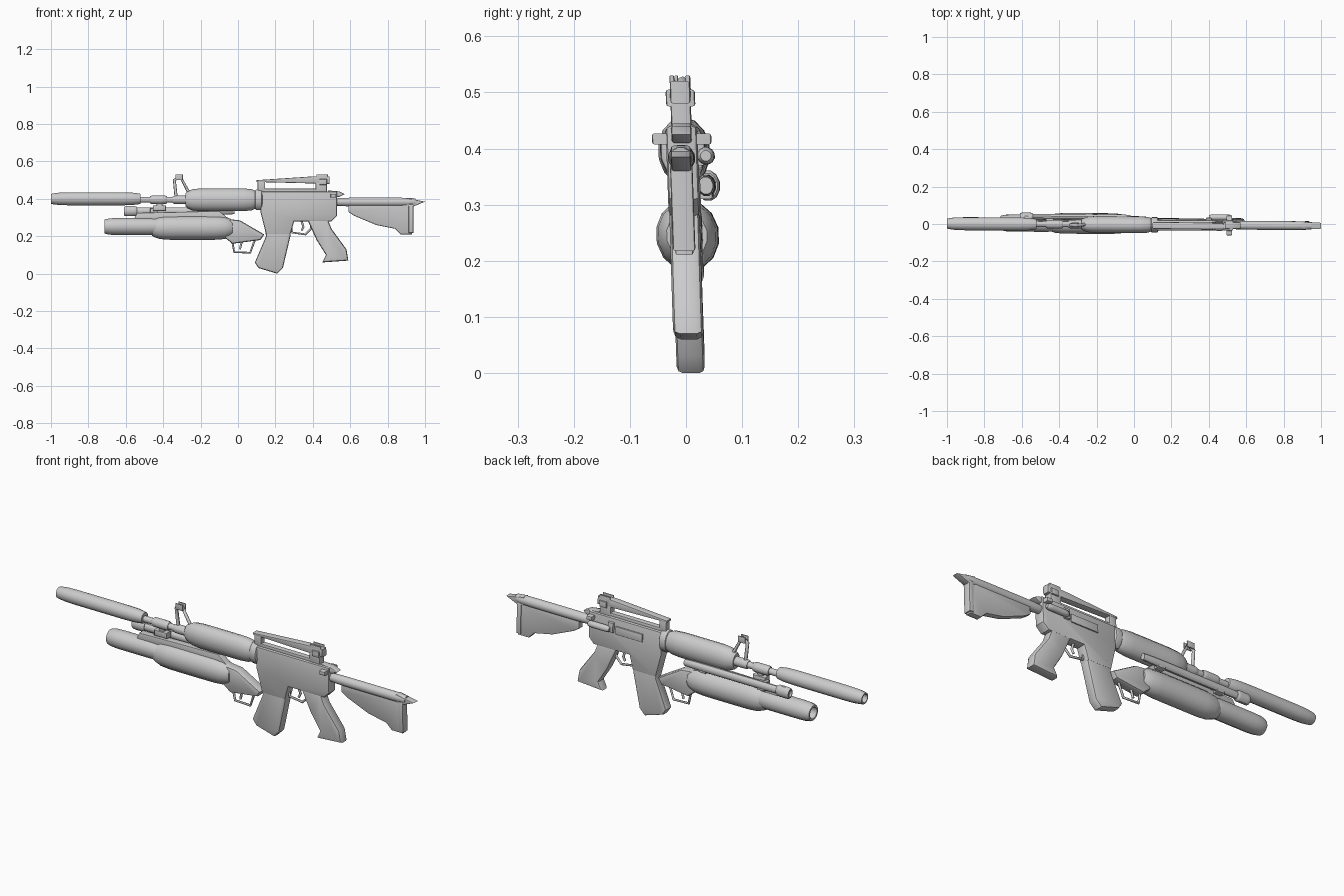
import bpy, bmesh, math
from mathutils import Vector

if "Cube" in bpy.data.objects:
    bpy.data.objects.remove(bpy.data.objects["Cube"])

colour = (.6, .6, .6, 1)
grey = bpy.data.materials.new("plain grey")
grey.use_nodes = True
grey.diffuse_color = colour
grey.node_tree.nodes["Principled BSDF"].inputs["Base Color"].default_value = colour

# Heights of the two main axes
bore = .395
launcher = .245


def lean(point):
    """The whole body is rolled and turned by a hair."""
    x, y, z = point
    return Vector((x, y + .01 - .035 * z - .006 * x, z))


def finish(name, bm):
    for vert in bm.verts:
        vert.co = lean(vert.co)
    bmesh.ops.recalc_face_normals(bm, faces=bm.faces)
    mesh = bpy.data.meshes.new(name)
    bm.to_mesh(mesh)
    bm.free()
    mesh.materials.append(grey)
    part = bpy.data.objects.new(name, mesh)
    bpy.context.collection.objects.link(part)
    bpy.ops.object.select_all(action='DESELECT')
    part.select_set(True)
    bpy.context.view_layer.objects.active = part
    bpy.ops.object.shade_smooth_by_angle(angle=math.radians(35))


def tube(name, start, end, radius, height=bore, y=0, wide=1, shrink=.2, hollow=False, sides=12):
    """Tube along x whose radius shrinks towards both ends, optionally open at the start."""
    steps = 10
    profile = []
    for step in range(steps + 1):
        along = -math.cos(math.pi * step / steps)
        x = start + (end - start) * (along + 1) / 2
        profile.append((x, radius * (1 - shrink * along ** 8)))
    if hollow:
        profile.insert(0, (start, profile[0][1] * .75))
        profile.insert(0, (start + radius, radius * .6))
    bm = bmesh.new()
    rings = []
    for x, size in profile:
        turns = [math.tau * (side + .5) / sides for side in range(sides)]
        rings.append([bm.verts.new((x, y + wide * size * math.cos(turn), height + size * math.sin(turn)))
                      for turn in turns])
    for ring, following in zip(rings, rings[1:]):
        for side in range(sides):
            other = (side + 1) % sides
            bm.faces.new((ring[side], ring[other], following[other], following[side]))
    bm.faces.new(rings[0])
    bm.faces.new(rings[-1])
    finish(name, bm)


def plate(name, outline, half=.02, y=0, bevel=.005):
    """Side outline in (x, z), given thickness along y, with bevelled rims."""
    bm = bmesh.new()
    face = bm.faces.new([bm.verts.new((x, y - half, z)) for x, z in outline])
    extruded = bmesh.ops.extrude_face_region(bm, geom=[face])["geom"]
    for item in extruded:
        if isinstance(item, bmesh.types.BMVert):
            item.co.y = y + half
    rims = [edge for edge in bm.edges if edge.verts[0].co.y == edge.verts[1].co.y]
    bmesh.ops.bevel(bm, geom=rims, offset=min(bevel, half / 2), segments=2, profile=.5,
                    affect='EDGES', clamp_overlap=True)
    finish(name, bm)


def block(name, x, z, length, height, half=.02, y=0):
    """Bevelled box around a centre given in (x, z)."""
    left, right = x - length / 2, x + length / 2
    low, high = z - height / 2, z + height / 2
    plate(name, [(left, low), (right, low), (right, high), (left, high)], half, y)


def rod(name, path, radius=.006):
    """Round bar along a path in the middle plane."""
    curve = bpy.data.curves.new(name, 'CURVE')
    curve.dimensions = '3D'
    curve.bevel_depth = radius
    curve.bevel_resolution = 1
    curve.use_fill_caps = True
    spline = curve.splines.new('POLY')
    spline.points.add(len(path) - 1)
    for point, (x, z) in zip(spline.points, path):
        point.co = (*lean((x, 0, z)), 1)
    curve.materials.append(grey)
    part = bpy.data.objects.new(name, curve)
    bpy.context.collection.objects.link(part)


# Long muzzle tube, barrel and collars
tube("muzzle_tube", -1, -.52, .036, height=.4, shrink=.25, hollow=True)
tube("barrel", -.54, -.26, .016, shrink=0)
tube("barrel_collar", -.47, -.38, .024)
tube("sight_collar", -.35, -.25, .023)
block("barrel_lug", -.42, .35, length=.07, height=.03)
block("lug_neck", -.42, .37, length=.03, height=.04, half=.012)

# Front sight frame
rod("front_sight_frame", [(-.33, .4), (-.34, .5), (-.31, .52), (-.25, .41)], radius=.009)

# Handguard and its rear ring
tube("handguard", -.28, .11, .061, wide=.76, shrink=.4, sides=14)
tube("handguard_ring", .09, .13, .056, wide=.75)

# Receiver with magazine well
plate("receiver", [(.12, .44), (.53, .44), (.53, .31), (.5, .28), (.3, .28), (.28, .21), (.15, .21), (.12, .33)],
      half=.028, bevel=.009)
block("port_cover", .3, .385, length=.15, height=.04, half=.004, y=.03)
block("case_deflector", .4, .395, length=.03, height=.05, half=.01, y=.03)
tube("forward_plunger", .4, .52, .016, height=.387, y=.042, shrink=.4)
block("charging_handle", .51, .417, length=.03, height=.02, half=.053)
plate("charging_latch", [(.48, .445), (.54, .44), (.57, .425), (.54, .41), (.48, .41)], half=.018)

# Carry handle on two posts, with the rear sight
plate("carry_handle", [(.1, .5), (.4, .52), (.49, .52), (.49, .48), (.1, .49)], half=.018)
block("carry_handle_front_post", .125, .465, length=.04, height=.06, half=.016)
block("carry_handle_rear_post", .445, .465, length=.06, height=.07, half=.018)
block("upper_rib", .29, .445, length=.33, height=.02, half=.015)
block("rear_sight_drum", .455, .49, length=.04, height=.03, half=.026)

# Pairs of sight ears
for side in (-1, 1):
    block("front_sight_ear", -.315, .515, length=.04, height=.03, half=.003, y=side * .011)
    block("rear_sight_ear", .45, .515, length=.06, height=.03, half=.004, y=side * .014)

# Magazine, swept forward at the bottom
plate("magazine", [(.14, .26), (.15, .2), (.09, .06), (.11, .03), (.21, 0), (.24, .03), (.28, .2), (.28, .26)],
      half=.025, bevel=.01)

# Trigger, guard and pistol grip
rod("trigger_guard", [(.28, .27), (.29, .22), (.36, .21), (.39, .24), (.39, .28)])
rod("trigger", [(.34, .28), (.35, .25), (.34, .23)])
plate("pistol_grip", [(.37, .29), (.48, .29), (.5, .24), (.58, .13), (.59, .07), (.45, .06), (.47, .1), (.42, .18)],
      half=.027, bevel=.012)

# Stock
tube("stock_tube", .52, .95, .024, height=.383)
plate("stock_tip", [(.9, .405), (1, .385), (.94, .36), (.9, .36)], half=.018)
plate("stock_body", [(.59, .37), (.93, .37), (.93, .21), (.87, .21), (.84, .24), (.74, .26), (.62, .31), (.59, .33)],
      half=.016)
block("butt_plate", .925, .295, length=.025, height=.155)

# Underslung launcher with sleeve, rear housing and guard
tube("launcher_tube", -.715, -.4, .047, height=launcher + .007, hollow=True)
tube("launcher_sleeve", -.46, -.03, .064, height=launcher, wide=.88, shrink=.35, sides=14)
plate("launcher_housing", [(-.08, .295), (.01, .285), (.14, .21), (.12, .18), (-.03, .16), (-.08, .2)],
      half=.028, bevel=.012)
rod("launcher_guard", [(-.03, .17), (-.02, .115), (.065, .112), (.09, .18)])
rod("launcher_trigger", [(.02, .17), (.01, .13)])
plate("launcher_rail", [(-.56, .285), (-.54, .325), (-.1, .335), (-.04, .285)], half=.018)

# Slim tube along the launcher's side, with its cap and clamps
tube("side_tube", -.6, -.02, .02, height=.334, y=.037, wide=.8)
tube("side_tube_cap", -.61, -.54, .028, height=.334, y=.037, wide=.8, hollow=True)
for x in (-.45, -.12):
    block("side_tube_clamp", x, .33, length=.04, height=.04, half=.026, y=.022)
